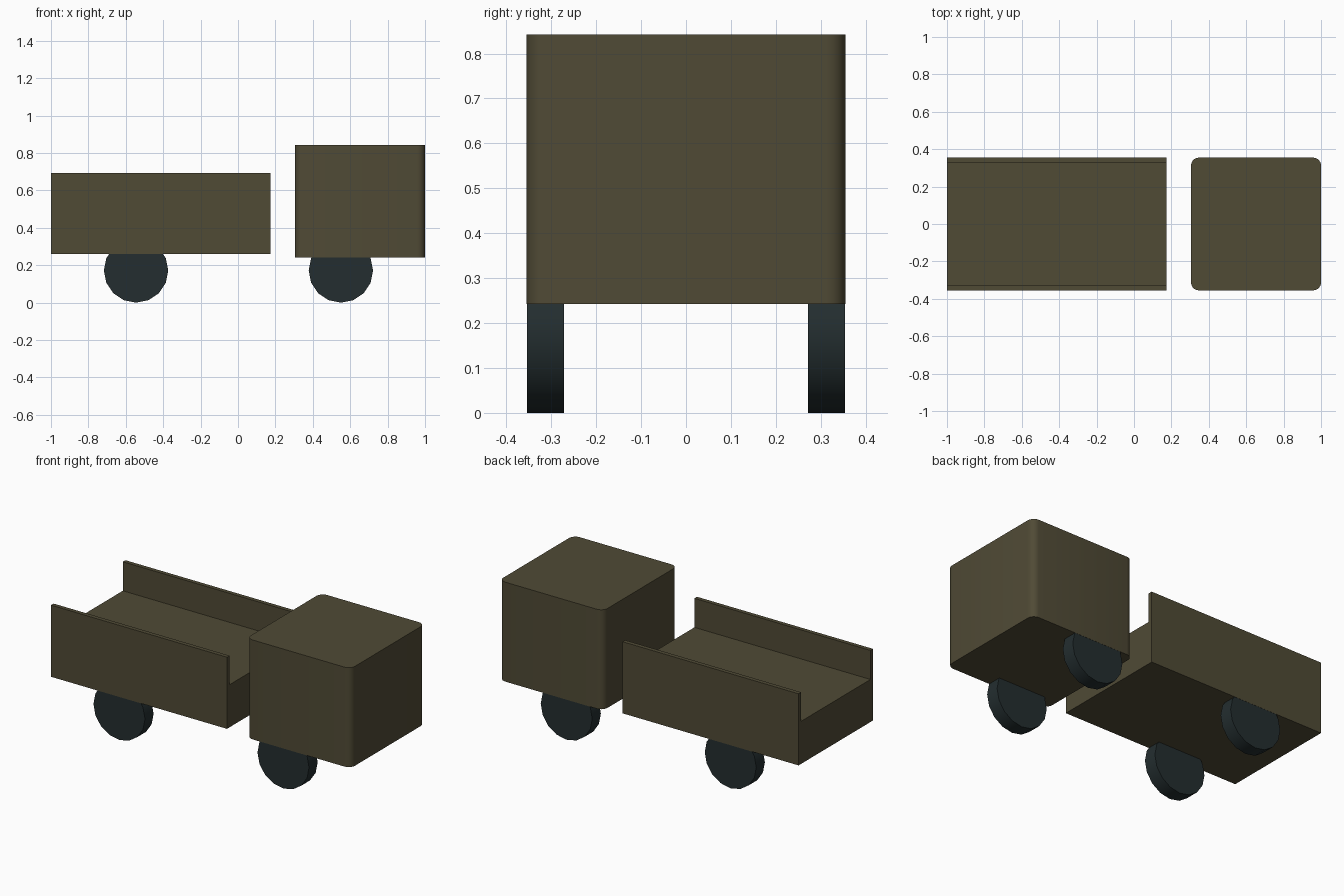
import bpy
import math

cube = bpy.data.objects.get("Cube")
if cube:
    bpy.data.objects.remove(cube, do_unlink=True)


def material(name, rgb):
    mat = bpy.data.materials.new(name)
    mat.use_nodes = True
    mat.diffuse_color = (*rgb, 1)
    mat.node_tree.nodes["Principled BSDF"].inputs["Base Color"].default_value = (*rgb, 1)
    return mat


olive = material("olive_paint", (0.08, 0.069, 0.036))
rubber = material("dark_rubber", (0.017, 0.027, 0.029))


def prism(name, profile, depth, mat):
    """Extrude a 2D profile along z from 0 to depth."""
    n = len(profile)
    verts = [(x, y, z) for z in (0, depth) for x, y in profile]
    faces = [tuple(reversed(range(n))), tuple(range(n, 2 * n))]
    faces += [(i, (i + 1) % n, (i + 1) % n + n, i + n) for i in range(n)]
    mesh = bpy.data.meshes.new(name)
    mesh.from_pydata(verts, [], faces)
    mesh.materials.append(mat)
    obj = bpy.data.objects.new(name, mesh)
    bpy.context.collection.objects.link(obj)
    return obj


def smooth(obj, degrees):
    bpy.ops.object.select_all(action="DESELECT")
    obj.select_set(True)
    bpy.context.view_layer.objects.active = obj
    bpy.ops.object.shade_smooth_by_angle(angle=math.radians(degrees))


HALF = 0.355

# Cab: a block with rounded upright edges
radius, steps = 0.042, 5
outline = []
for k, (sx, sy) in enumerate([(1, 1), (-1, 1), (-1, -1), (1, -1)]):
    cx, cy = sx * (0.3475 - radius), sy * (HALF - radius)
    for i in range(steps + 1):
        a = math.pi / 2 * (k + i / steps)
        outline.append((cx + radius * math.cos(a), cy + radius * math.sin(a)))
cab = prism("cab", outline, 0.6, olive)
cab.location = (0.6525, 0, 0.242)
smooth(cab, 30)

# Cargo bed: U-shaped section with thick floor and thin side walls
inner, bottom, floor, top = 0.33, 0.26, 0.517, 0.692
section = [(-HALF, bottom), (HALF, bottom), (HALF, top), (inner, top),
           (inner, floor), (-inner, floor), (-inner, top), (-HALF, top)]
bed = prism("cargo_bed", section, 1.175, olive)
bed.rotation_euler = (math.pi / 2, 0, math.pi / 2)
bed.location = (-1, 0, 0)

# Wheels: short cylinders set just inside the body sides
R = 0.172
circle = [(R * math.sin(math.tau * i / 16), -R * math.cos(math.tau * i / 16))
          for i in range(16)]
for axle, x in (("rear", -0.545), ("front", 0.55)):
    for side, y in (("right", -0.272), ("left", 0.354)):
        wheel = prism(f"{axle}_{side}_wheel", circle, 0.082, rubber)
        wheel.rotation_euler = (math.pi / 2, 0, 0)
        wheel.location = (x, y, R)
        smooth(wheel, 30)
